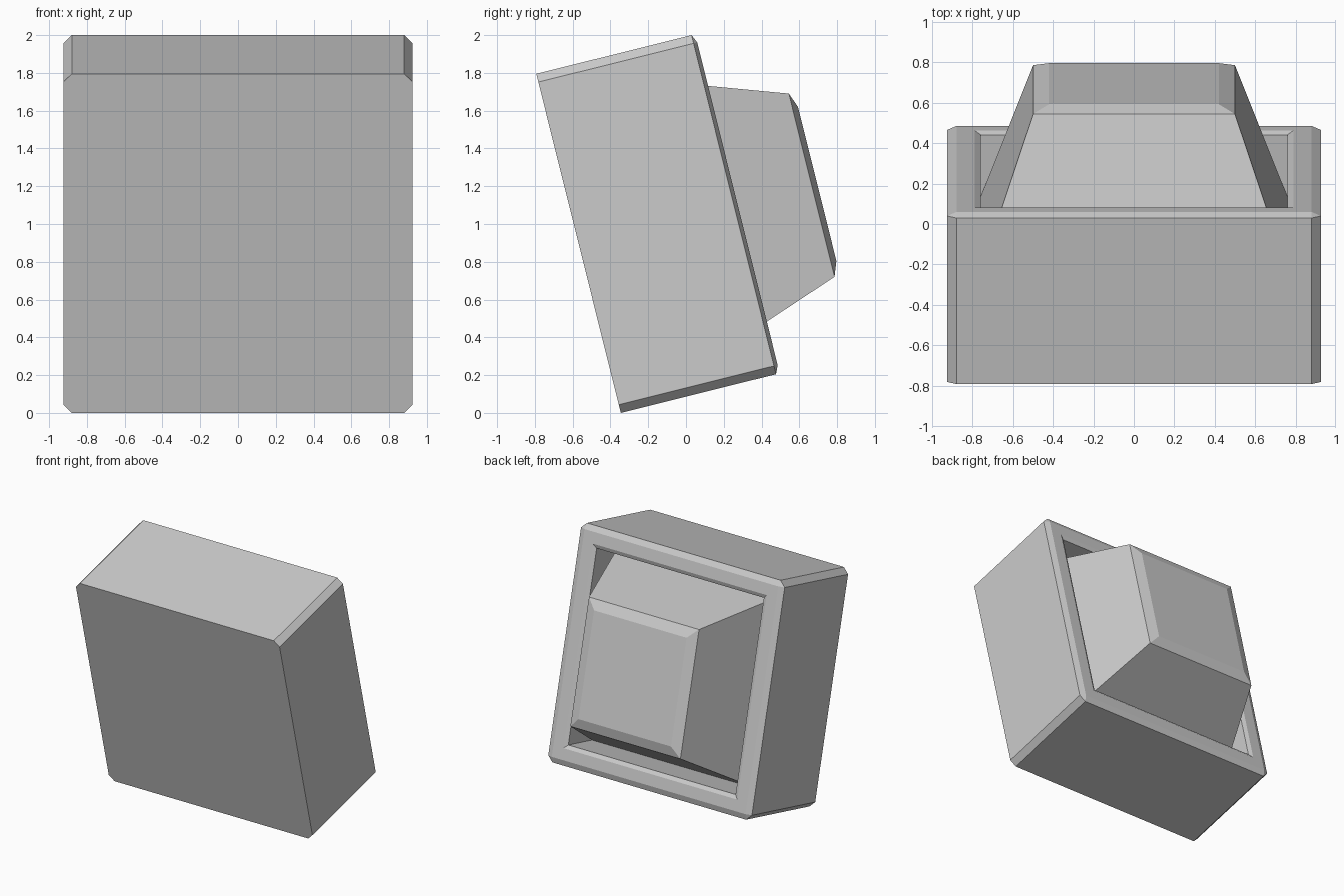
import bpy, bmesh, math
from mathutils import Matrix

if "Cube" in bpy.data.objects:
    bpy.data.objects.remove(bpy.data.objects["Cube"])

HALF = 0.925                      # half width and half height of the casing
TILT = (Matrix.Translation((0, -0.345, 0)) @ Matrix.Rotation(math.radians(14), 4, 'X')
        @ Matrix.Translation((0, 0, HALF)))


def ring(bm, depth, half, cut):
    """Square loop with cut corners, at a given depth behind the front."""
    h, c = half, half - cut
    pts = [(c, -h), (h, -c), (h, c), (c, h), (-c, h), (-h, c), (-h, -c), (-c, -h)]
    return [bm.verts.new((x, depth, z)) for x, z in pts]


def shell(name, profile, cap_first=False, cap_last=False):
    """Skin a list of (depth, half size, corner cut) loops."""
    bm = bmesh.new()
    rings = [ring(bm, *p) for p in profile]
    for a, b in zip(rings, rings[1:]):
        for i in range(8):
            j = (i + 1) % 8
            bm.faces.new((a[i], a[j], b[j], b[i]))
    if cap_first:
        bm.faces.new(rings[0])
    if cap_last:
        bm.faces.new(rings[-1])
    bmesh.ops.remove_doubles(bm, verts=bm.verts, dist=0.0001)
    bmesh.ops.recalc_face_normals(bm, faces=bm.faces)
    bm.transform(TILT)
    mesh = bpy.data.meshes.new(name)
    bm.to_mesh(mesh)
    bm.free()
    obj = bpy.data.objects.new(name, mesh)
    bpy.context.collection.objects.link(obj)
    return obj


# Casing: flat front, chamfered rear rim, deep recess in the back
shell("casing", [(0, HALF, 0.045), (0.847, HALF, 0.045), (0.867, 0.88, 0),
                 (0.867, 0.79, 0), (0.852, 0.76, 0), (0.535, 0.76, 0)], cap_first=True)

# Rear housing: tapered block rising from the recess, chamfered at its end
shell("rear_housing", [(0.535, 0.76, 0), (1.272, 0.5, 0), (1.302, 0.42, 0)],
      cap_last=True)
